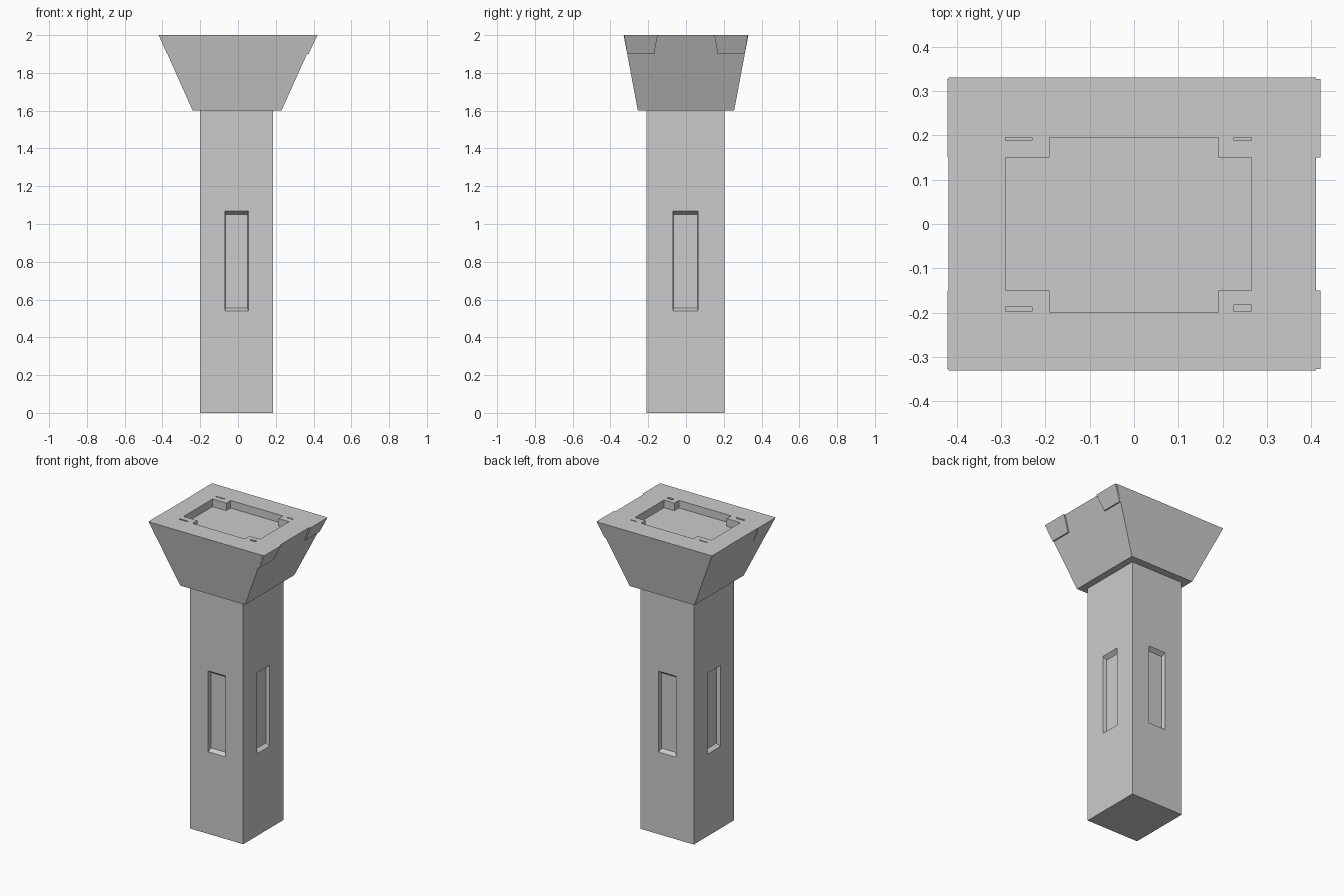
import bpy, bmesh
from math import radians
from mathutils import Matrix

if "Cube" in bpy.data.objects:
    bpy.data.objects.remove(bpy.data.objects["Cube"])


def frustum(name, low, z0, high, z1, mat=Matrix()):
    """Tapered block between two rectangles (xmin, xmax, ymin, ymax)."""
    bm = bmesh.new()
    rings = []
    for (xa, xb, ya, yb), z in ((low, z0), (high, z1)):
        rings.append([bm.verts.new(mat @ Matrix.Translation((x, y, z)).translation)
                      for x, y in ((xa, ya), (xb, ya), (xb, yb), (xa, yb))])
    a, b = rings
    bm.faces.new(a[::-1])
    bm.faces.new(b)
    for i in range(4):
        j = (i + 1) % 4
        bm.faces.new((a[i], a[j], b[j], b[i]))
    bmesh.ops.recalc_face_normals(bm, faces=bm.faces)
    me = bpy.data.meshes.new(name)
    bm.to_mesh(me)
    bm.free()
    ob = bpy.data.objects.new(name, me)
    bpy.context.collection.objects.link(ob)
    return ob


def cut(target, cutters):
    """Subtract the cutters, bake the result and remove the helpers."""
    for c in cutters:
        c.hide_render = True
        m = target.modifiers.new("cut", 'BOOLEAN')
        m.operation, m.solver, m.object = 'DIFFERENCE', 'EXACT', c
    dg = bpy.context.evaluated_depsgraph_get()
    me = bpy.data.meshes.new_from_object(target.evaluated_get(dg))
    target.modifiers.clear()
    target.data = me
    for c in cutters:
        bpy.data.objects.remove(c)


# Square shaft with a bevelled sunken panel on each side
shaft_rect = (-0.20, 0.185, -0.21, 0.205)
shaft = frustum("column_shaft", shaft_rect, 0, shaft_rect, 1.6)
centre = Matrix.Translation((-0.0075, -0.0025, 0))
panels = []
for k in range(4):
    half, face = (0.0625, 0.2075) if k % 2 == 0 else (0.0675, 0.1925)
    mat = centre @ Matrix.Rotation(radians(90 * k), 4, 'Z') @ Matrix.Rotation(radians(90), 4, 'X')
    panels.append(frustum("panel_cutter",
                          (-half + 0.005, half - 0.005, 0.555, 1.05), face - 0.025,
                          (-half, half, 0.538, 1.07), face + 0.001, mat))
cut(shaft, panels)

# Flared capital with stepped recess and four corner slots in its top
capital = frustum("capital", (-0.24, 0.23, -0.255, 0.255), 1.6,
                  (-0.418, 0.41, -0.33, 0.33), 2.0)
recesses = [(-0.29, 0.265, -0.15, 0.15), (-0.19, 0.19, -0.198, 0.195),
            (-0.29, -0.23, 0.188, 0.195), (0.225, 0.265, 0.188, 0.195),
            (-0.29, -0.23, -0.197, -0.187), (0.225, 0.265, -0.197, -0.182)]
cut(capital, [frustum("recess_cutter", r, 1.95, r, 2.05) for r in recesses])

# Thin corner plates on the two end faces of the capital
for sy, side in ((1, "back"), (-1, "front")):
    y_low = sorted((sy * 0.168, sy * 0.311))
    y_high = sorted((sy * 0.15, sy * 0.327))
    frustum(f"corner_plate_right_{side}", (0.364, 0.374, *y_low), 1.9,
            (0.409, 0.42, *y_high), 2.0)
    frustum(f"corner_plate_left_{side}", (-0.3755, -0.372, *y_low), 1.9,
            (-0.42, -0.417, *y_high), 2.0)
